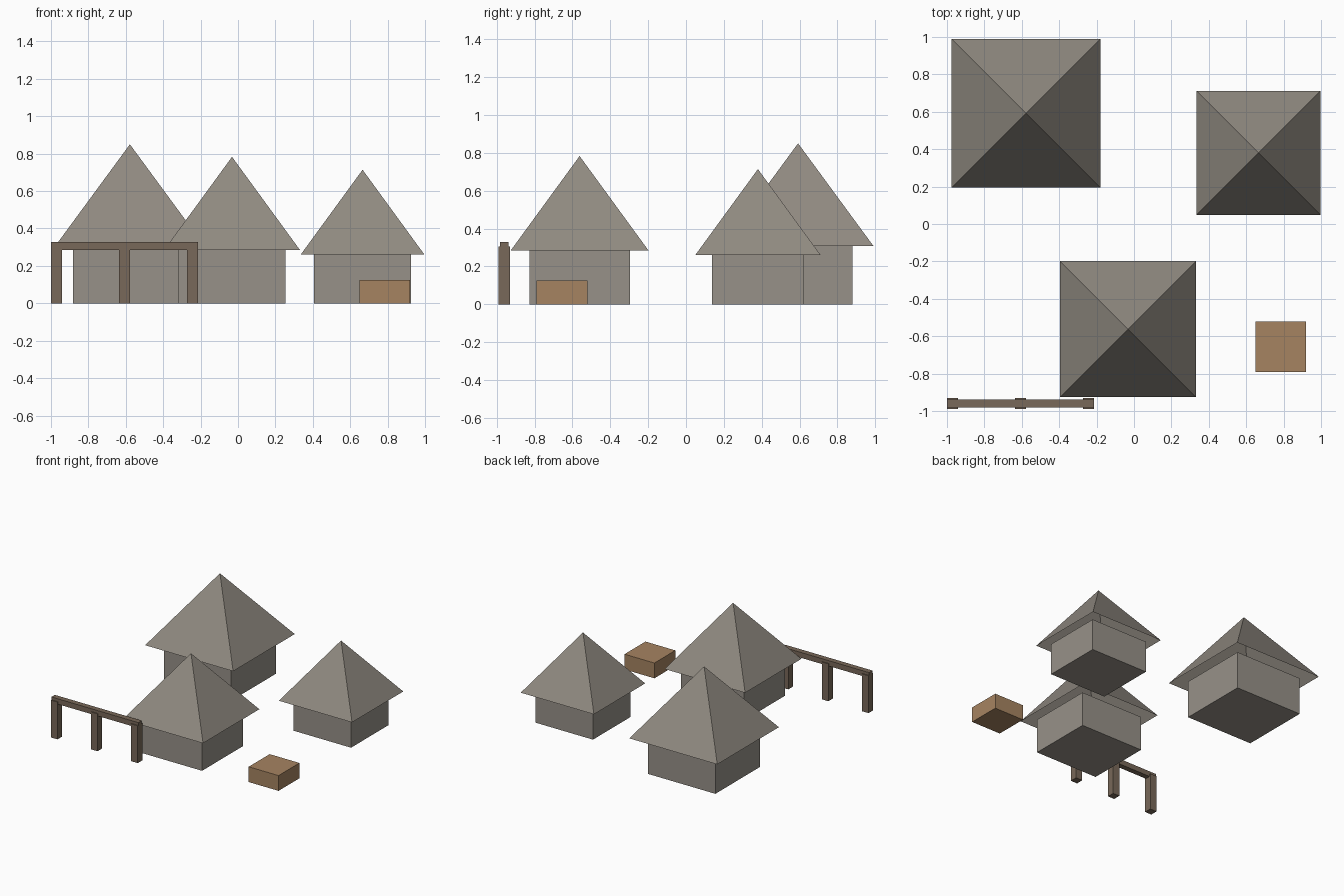
import bpy
from math import pi, sqrt

if "Cube" in bpy.data.objects:
    bpy.data.objects.remove(bpy.data.objects["Cube"])


def material(name, rgb):
    m = bpy.data.materials.new(name)
    m.diffuse_color = (*rgb, 1)
    m.use_nodes = True
    m.node_tree.nodes["Principled BSDF"].inputs["Base Color"].default_value = m.diffuse_color
    return m


WALL = material("wall_grey", (0.31, 0.285, 0.25))
ROOF = material("roof_grey", (0.28, 0.255, 0.22))
TIMBER = material("dark_timber", (0.19, 0.14, 0.10))
WOOD = material("crate_wood", (0.38, 0.23, 0.12))


def box(name, x, y, z0, z1, hx, hy, mat):
    bpy.ops.mesh.primitive_cube_add(size=2, location=(x, y, (z0 + z1) / 2))
    ob = bpy.context.object
    ob.name = name
    ob.scale = (hx, hy, (z1 - z0) / 2)
    bpy.ops.object.transform_apply(location=False, rotation=False, scale=True)
    ob.data.materials.append(mat)
    return ob


def hut(name, x, y, hx, hy, eave, half_roof, apex):
    box(name + "_walls", x, y, 0, eave, hx, hy, WALL)
    # four-sided roof, open underneath
    bpy.ops.mesh.primitive_cone_add(
        vertices=4, radius1=half_roof * sqrt(2), radius2=0, depth=apex - eave,
        end_fill_type='NOTHING', location=(x, y, (eave + apex) / 2),
        rotation=(0, 0, pi / 4))
    ob = bpy.context.object
    ob.name = name + "_roof"
    bpy.ops.object.transform_apply(location=False, rotation=True, scale=False)
    ob.data.materials.append(ROOF)


# Three huts
hut("large_hut", -0.578, 0.592, 0.304, 0.288, 0.308, 0.398, 0.85)
hut("middle_hut", -0.032, -0.562, 0.286, 0.265, 0.284, 0.364, 0.783)
hut("small_hut", 0.666, 0.38, 0.26, 0.242, 0.26, 0.331, 0.714)

# Fence: three posts and a top rail
for i, px in enumerate((-0.97, -0.607, -0.244)):
    box(f"fence_post_{i + 1}", px, -0.96, 0, 0.305, 0.03, 0.03, TIMBER)
box("fence_rail", -0.607, -0.96, 0.284, 0.328, 0.393, 0.022, TIMBER)

# Crate
box("crate", 0.785, -0.655, 0, 0.125, 0.135, 0.135, WOOD)
